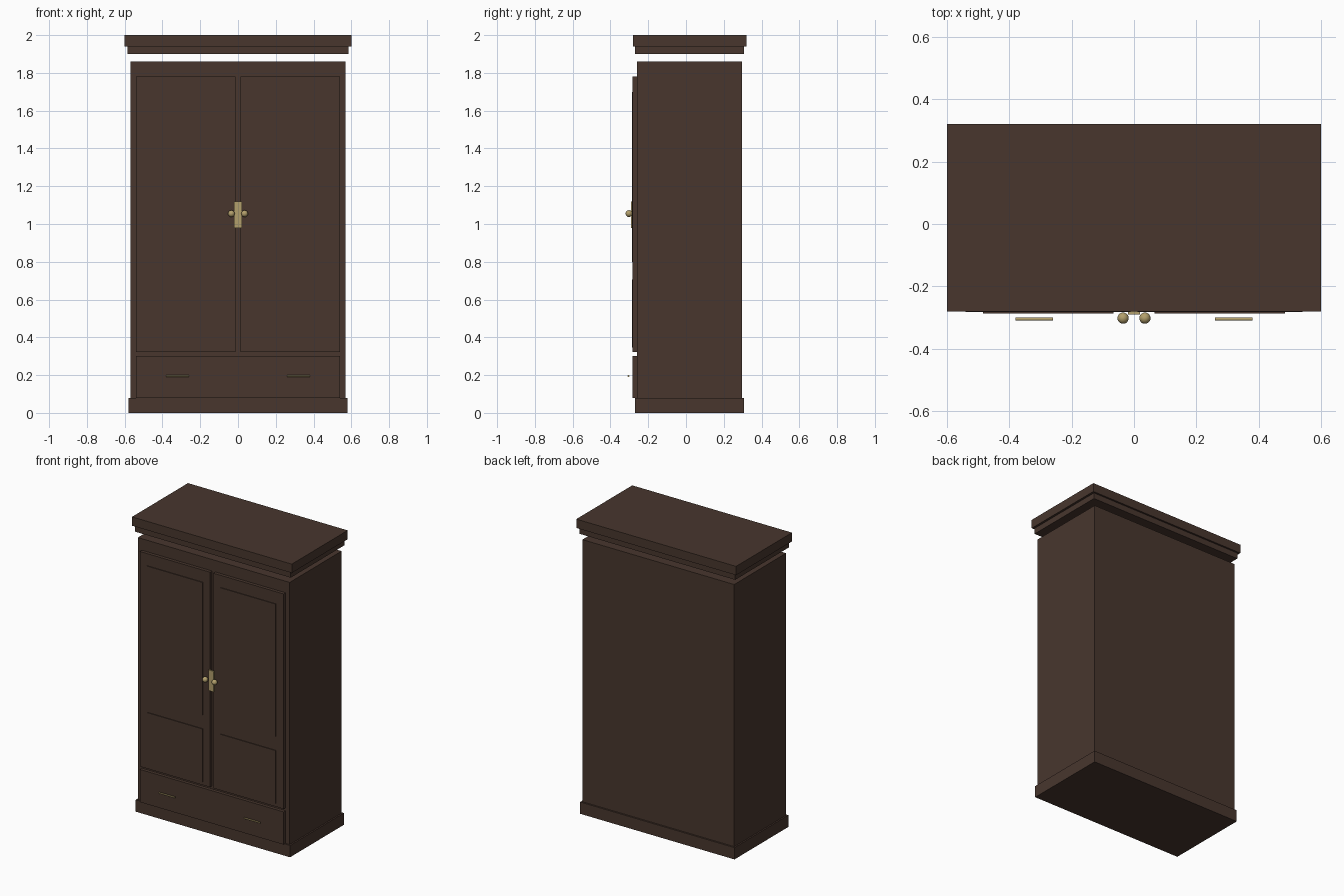
import bpy
import bmesh
import math
from mathutils import Matrix

if "Cube" in bpy.data.objects:
    bpy.data.objects.remove(bpy.data.objects["Cube"])


def material(name, rgb):
    m = bpy.data.materials.new(name)
    m.diffuse_color = (*rgb, 1.0)
    m.use_nodes = True
    m.node_tree.nodes["Principled BSDF"].inputs["Base Color"].default_value = m.diffuse_color
    return m


WOOD = material("dark walnut", (0.065, 0.037, 0.027))
BRASS = material("aged brass", (0.45, 0.35, 0.15))


def finish(name, bm, mat, smooth=False):
    bmesh.ops.recalc_face_normals(bm, faces=bm.faces[:])
    for f in bm.faces:
        f.smooth = smooth and len(f.verts) <= 4
    me = bpy.data.meshes.new(name)
    bm.to_mesh(me)
    bm.free()
    me.materials.append(mat)
    ob = bpy.data.objects.new(name, me)
    bpy.context.collection.objects.link(ob)
    return ob


def box(name, x, y, z, mat=WOOD):
    """Box from (min, max) ranges on each axis."""
    bm = bmesh.new()
    size = [b - a for a, b in (x, y, z)]
    mid = [(a + b) / 2 for a, b in (x, y, z)]
    bmesh.ops.create_cube(bm, size=1.0,
                          matrix=Matrix.Translation(mid) @ Matrix.Diagonal((*size, 1)))
    return finish(name, bm, mat)


# Carcass, plinth and the two-step cornice floating just above it
box("carcass", (-0.57, 0.57), (-0.26, 0.297), (0.08, 1.86))
box("plinth", (-0.58, 0.58), (-0.27, 0.308), (0.0, 0.08))
box("cornice_lower", (-0.585, 0.585), (-0.27, 0.308), (1.90, 1.94))
box("cornice_upper", (-0.60, 0.60), (-0.28, 0.32), (1.94, 2.0))

# Drawer front
box("drawer_front", (-0.54, 0.54), (-0.282, -0.26), (0.08, 0.302))

# Doors, raised panels, knobs and drawer handles, one set per side
for side, s in (("left", -1), ("right", 1)):
    def span(a, b):
        return tuple(sorted((s * a, s * b)))

    box(side + "_door", span(0.012, 0.54), (-0.282, -0.26), (0.322, 1.782))
    box(side + "_upper_panel", span(0.065, 0.484), (-0.287, -0.28), (0.80, 1.70))
    box(side + "_lower_panel", span(0.065, 0.484), (-0.287, -0.28), (0.345, 0.705))

    knob = bmesh.new()
    bmesh.ops.create_uvsphere(knob, u_segments=20, v_segments=12, radius=0.018,
                              matrix=Matrix.Translation((s * 0.035, -0.302, 1.055)))
    finish(side + "_door_knob", knob, BRASS, True)

    handle = bmesh.new()
    bmesh.ops.create_cone(handle, cap_ends=True, segments=12, radius1=0.005,
                          radius2=0.005, depth=0.12,
                          matrix=Matrix.Translation((s * 0.32, -0.305, 0.195))
                          @ Matrix.Rotation(math.pi / 2, 4, "Y"))
    finish(side + "_drawer_handle", handle, BRASS, True)

# Lock plate over the meeting edge of the doors
box("lock_plate", (-0.02, 0.02), (-0.29, -0.28), (0.98, 1.12), BRASS)
